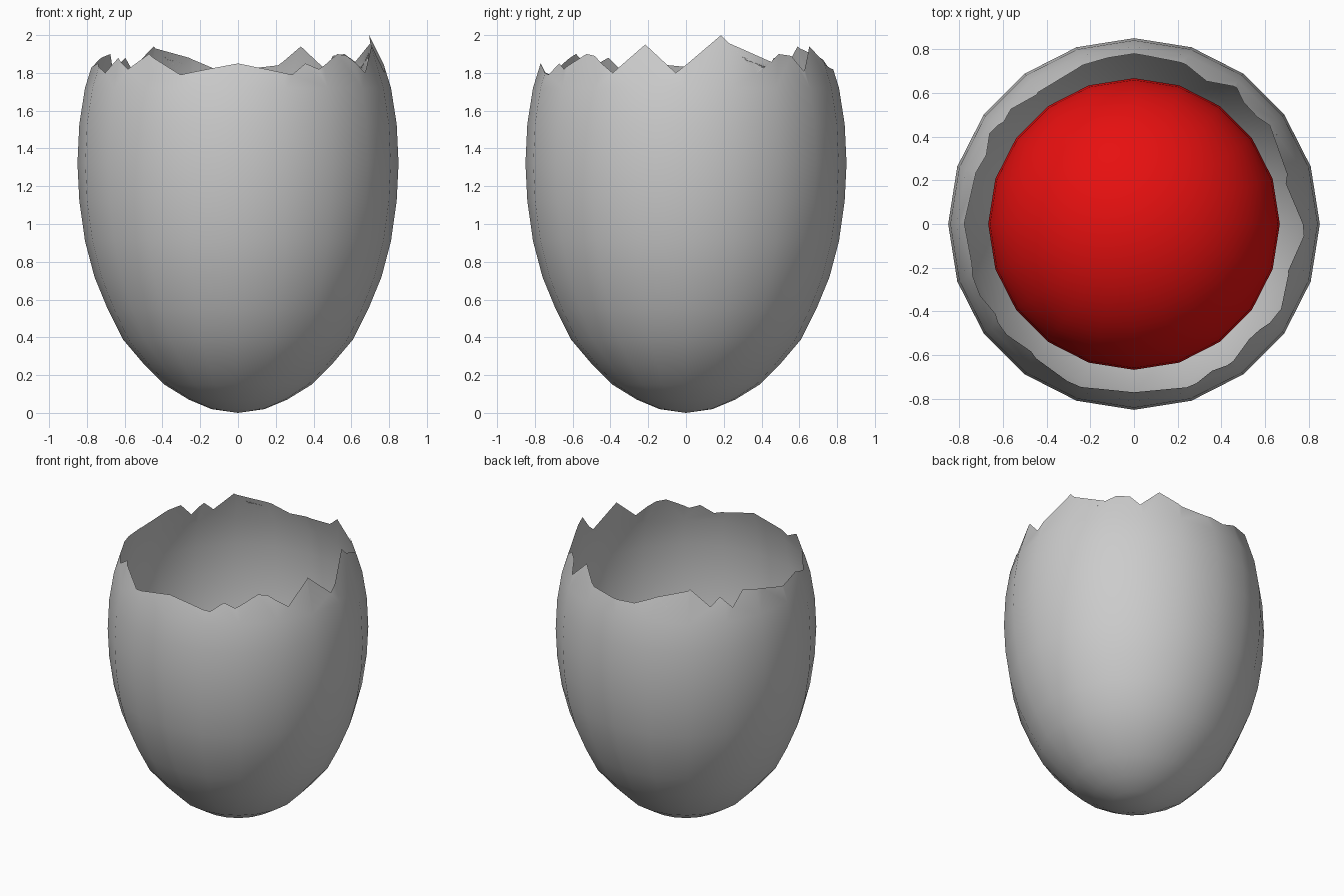
import bpy, bmesh
from math import sin, cos, radians, pi, floor

if "Cube" in bpy.data.objects:
    bpy.data.objects.remove(bpy.data.objects["Cube"])

SEG = 20
STEP = 360 / SEG

# egg outline (radius, height) up to the unbroken part
PROFILE = [(.14, .02), (.26, .07), (.39, .15), (.5, .26), (.61, .39), (.69, .55),
           (.76, .72), (.81, .91), (.84, 1.12), (.85, 1.32), (.84, 1.53), (.81, 1.72)]

# broken rim (angle from +x, height)
RIM = [(-4, 1.8), (15, 2.0), (29, 1.8), (41, 1.9), (48, 1.89), (53, 1.81), (63, 1.94),
       (74, 1.84), (87, 1.82), (99, 1.82), (110, 1.88), (115.5, 1.82), (127, 1.94),
       (137, 1.82), (142, 1.88), (148, 1.8), (155, 1.9), (166, 1.87), (179, 1.83),
       (194, 1.85), (205, 1.8), (213, 1.88), (221, 1.82), (231, 1.9), (247, 1.79),
       (258, 1.82), (270, 1.85), (281, 1.82), (291.5, 1.79), (298, 1.85), (303.5, 1.82),
       (315, 1.9), (320, 1.89), (330, 1.8), (343, 1.95), (356, 1.8)]


def rim_height(a):
    for (a0, z0), (a1, z1) in zip(RIM, RIM[1:]):
        if a0 <= a <= a1:
            return z0 + (z1 - z0) * (a - a0) / (a1 - a0)


def rim_point(a, z):
    # lies on the flat side of the 20-sided shell, leaning inwards
    r = .81 - (z - 1.72) * .31
    d = a - STEP * (floor(a / STEP) + .5)
    r *= cos(radians(STEP / 2)) / cos(radians(d))
    return (r * cos(radians(a)), r * sin(radians(a)), z)


def finish(bm, name):
    mesh = bpy.data.meshes.new(name)
    bm.to_mesh(mesh)
    bm.free()
    mesh.polygons.foreach_set("use_smooth", [True] * len(mesh.polygons))
    obj = bpy.data.objects.new(name, mesh)
    bpy.context.collection.objects.link(obj)
    return obj


# shell: closed bottom and rings
bm = bmesh.new()
rings = [[bm.verts.new((r * cos(2 * pi * i / SEG), r * sin(2 * pi * i / SEG), z))
          for i in range(SEG)] for r, z in PROFILE]
bottom = bm.verts.new((0, 0, 0))
for i in range(SEG):
    j = (i + 1) % SEG
    bm.faces.new((bottom, rings[0][j], rings[0][i]))
    for lo, hi in zip(rings, rings[1:]):
        bm.faces.new((lo[i], lo[j], hi[j], hi[i]))

# shell: jagged top, one broken panel per side
corners = [bm.verts.new(rim_point(i * STEP, rim_height(i * STEP))) for i in range(SEG)]
for i in range(SEG):
    j = (i + 1) % SEG
    inner = [bm.verts.new(rim_point(a, z)) for a, z in reversed(RIM)
             if i * STEP + .01 < a < (i + 1) * STEP - .01]
    bm.faces.new([rings[-1][i], rings[-1][j], corners[j]] + inner + [corners[i]])
bmesh.ops.triangulate(bm, faces=[f for f in bm.faces if len(f.verts) > 4])
finish(bm, "egg_shell")

# yolk: red ball resting inside
bm = bmesh.new()
bmesh.ops.create_uvsphere(bm, u_segments=SEG, v_segments=20, radius=.667)
bmesh.ops.scale(bm, vec=(1, 1, .95), verts=bm.verts)
yolk = finish(bm, "yolk")
yolk.location.z = .71
red = bpy.data.materials.new("red")
red.diffuse_color = (.8, .005, .005, 1)
red.use_nodes = True
red.node_tree.nodes["Principled BSDF"].inputs["Base Color"].default_value = red.diffuse_color
yolk.data.materials.append(red)
